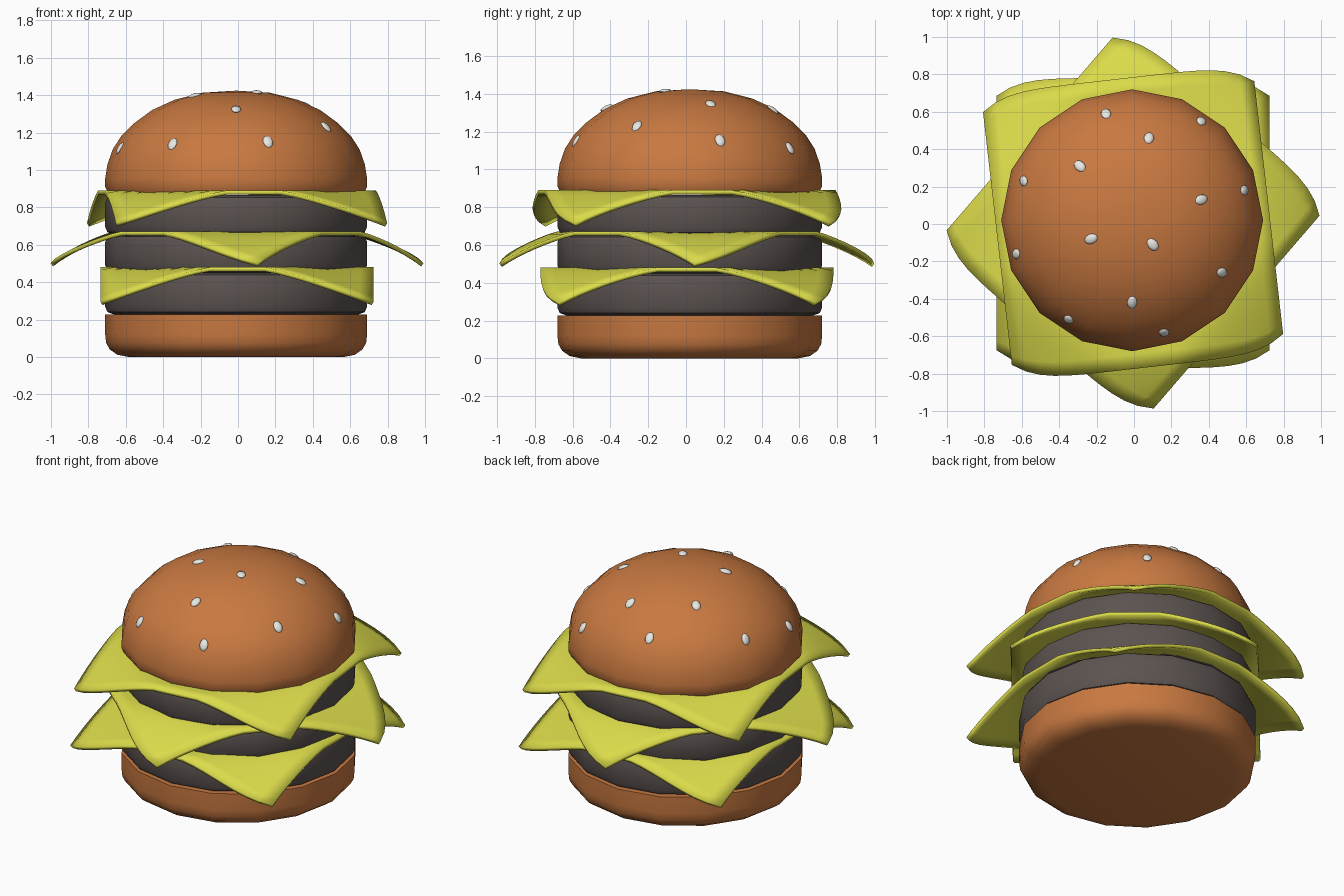
import bpy, bmesh, math
from mathutils import Vector, Matrix
from mathutils.bvhtree import BVHTree

if "Cube" in bpy.data.objects:
    bpy.data.objects.remove(bpy.data.objects["Cube"])

CX, CY, SIDES = -0.01, 0.02, 16


def material(name, rgb):
    m = bpy.data.materials.new(name)
    m.diffuse_color = (*rgb, 1)
    m.use_nodes = True
    m.node_tree.nodes["Principled BSDF"].inputs["Base Color"].default_value = m.diffuse_color
    return m


BUN = material("toasted bun", (0.58, 0.19, 0.052))
PATTY = material("grilled meat", (0.105, 0.086, 0.08))
CHEESE = material("yellow cheese", (0.71, 0.71, 0.07))
SEED = material("sesame", (0.8, 0.8, 0.77))


def finish(name, bm, mat, angle=40):
    bmesh.ops.recalc_face_normals(bm, faces=bm.faces)
    me = bpy.data.meshes.new(name)
    bm.to_mesh(me)
    bm.free()
    me.materials.append(mat)
    ob = bpy.data.objects.new(name, me)
    bpy.context.collection.objects.link(ob)
    bpy.ops.object.select_all(action='DESELECT')
    ob.select_set(True)
    bpy.context.view_layer.objects.active = ob
    bpy.ops.object.shade_smooth_by_angle(angle=math.radians(angle))
    return ob


def lathe(profile):
    """Closed solid of revolution; profile is (radius, z) from bottom to top."""
    bm = bmesh.new()
    rings = []
    for r, z in profile:
        if r == 0:
            rings.append([bm.verts.new((CX, CY, z))] * SIDES)
        else:
            rings.append([bm.verts.new((CX + r * math.cos(a), CY + r * math.sin(a), z))
                          for a in (2 * math.pi * i / SIDES for i in range(SIDES))])
    for lo, hi in zip(rings, rings[1:]):
        for i in range(SIDES):
            j = (i + 1) % SIDES
            quad = list(dict.fromkeys((lo[i], lo[j], hi[j], hi[i])))
            bm.faces.new(quad)
    return bm


# Bottom bun: rounded underside, sharp flat top
finish("bottom_bun", lathe([(0, 0), (0.575, 0), (0.635, 0.012), (0.675, 0.04),
                            (0.695, 0.075), (0.70, 0.12), (0.70, 0.228), (0, 0.228)]), BUN)

# Three patties with softened rims
for i, (z0, z1) in enumerate([(0.228, 0.45), (0.45, 0.655), (0.655, 0.865)]):
    finish(f"patty_{i + 1}", lathe([(0, z0), (0.655, z0), (0.688, z0 + 0.012), (0.70, z0 + 0.04),
                                    (0.70, z1 - 0.04), (0.688, z1 - 0.012), (0.655, z1), (0, z1)]), PATTY)

# Top bun dome
dome = lathe([(0, 0.868), (0.65, 0.868), (0.685, 0.88), (0.70, 0.91), (0.70, 0.955),
              (0.688, 1.03), (0.66, 1.11), (0.615, 1.18), (0.545, 1.25), (0.45, 1.32),
              (0.33, 1.375), (0.18, 1.413), (0, 1.424)])
bmesh.ops.recalc_face_normals(dome, faces=dome.faces)
dome_tree = BVHTree.FromBMesh(dome)
finish("top_bun", dome, BUN)


def cheese_slice(name, top, rot, drop):
    """Square sheet whose corners droop and curl inward."""
    n, thick = 20, 0.022
    bm = bmesh.new()
    turn = Matrix.Rotation(math.radians(rot), 3, 'Z')
    grid = []
    for i in range(n + 1):
        row = []
        for j in range(n + 1):
            u, v = 2 * i / n - 1, 2 * j / n - 1
            t = max(0, abs(u) + abs(v) - 1.2) / 0.8
            p = turn @ Vector((0.73 * u, v * (0.775 - 0.095 * u ** 6 * v * v), -drop * t ** 1.2))
            row.append(bm.verts.new(p + Vector((-0.005, 0.005, top))))
        grid.append(row)
    for i in range(n):
        for j in range(n):
            bm.faces.new((grid[i][j], grid[i + 1][j], grid[i + 1][j + 1], grid[i][j + 1]))
    ob = finish(name, bm, CHEESE, 50)
    mod = ob.modifiers.new("thickness", 'SOLIDIFY')
    mod.thickness, mod.offset = thick, -1
    # keep the thickness modifier ahead of any smoothing modifier
    ob.modifiers.move(len(ob.modifiers) - 1, 0)


cheese_slice("cheese_bottom", 0.48, 0, 0.185)
cheese_slice("cheese_middle", 0.672, -40.7, 0.17)
cheese_slice("cheese_top", 0.89, 6.5, 0.175)

# Sesame seeds laid on the dome, long axis pointing outward
seeds = [(-0.15, 0.59), (0.08, 0.46), (0.36, 0.55), (-0.29, 0.31), (-0.59, 0.23),
         (0.36, 0.13), (0.59, 0.18), (-0.23, -0.08), (0.10, -0.11), (-0.63, -0.16),
         (0.47, -0.26), (-0.01, -0.42), (-0.35, -0.51), (0.16, -0.58)]
for k, (x, y) in enumerate(seeds):
    loc, nor, _, _ = dome_tree.ray_cast(Vector((x, y, 3)), Vector((0, 0, -1)))
    side = nor.cross(Vector((x - CX, y - CY, 0))).normalized()
    along = side.cross(nor)
    basis = Matrix((along, side, nor)).transposed().to_4x4()
    bm = bmesh.new()
    bmesh.ops.create_uvsphere(bm, u_segments=10, v_segments=6, radius=1)
    bm.transform(Matrix.Translation(loc) @ basis @ Matrix.Diagonal((0.037, 0.027, 0.013, 1)))
    finish(f"seed_{k + 1}", bm, SEED, 60)
